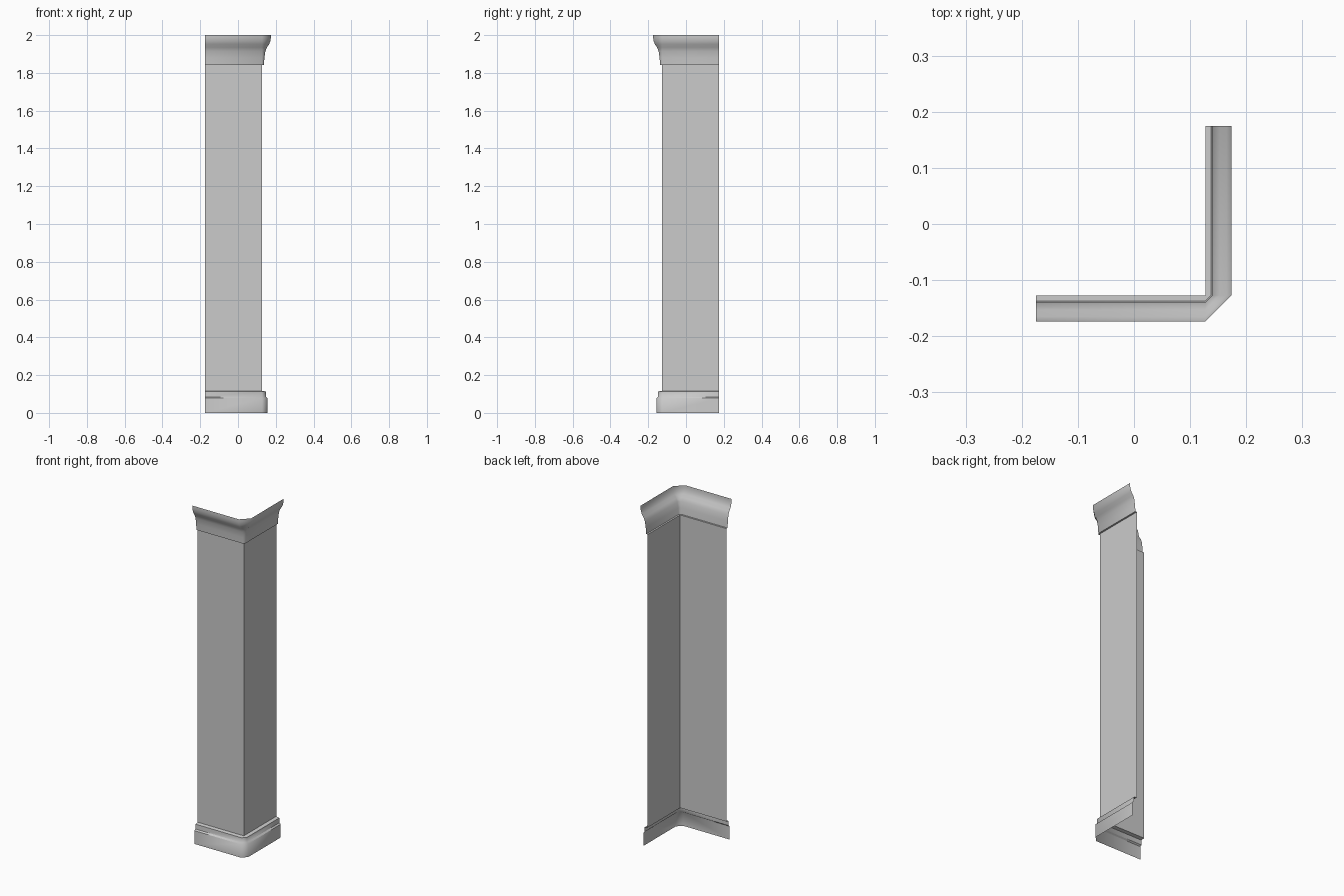
import bpy, bmesh, math

if "Cube" in bpy.data.objects:
    bpy.data.objects.remove(bpy.data.objects["Cube"])

HALF = 0.175    # outer extent of the two wings
CORNER = 0.127  # shaft corner distance from the centre


def corner_sheet(name, profile):
    """Sweep an (offset, height) profile around the open L-shaped corner."""
    bm = bmesh.new()
    rows = []
    for d, z in profile:
        path = [(-HALF, -CORNER - d), (CORNER, -CORNER - d),
                (CORNER + d, -CORNER), (CORNER + d, HALF)]
        rows.append([bm.verts.new((x, y, z)) for x, y in path])
    for low, high in zip(rows, rows[1:]):
        for i in range(3):
            bm.faces.new((low[i], low[i + 1], high[i + 1], high[i]))
    # collapse the corner facet where the offset is zero
    bmesh.ops.remove_doubles(bm, verts=bm.verts, dist=0.0001)
    bmesh.ops.dissolve_degenerate(bm, edges=bm.edges, dist=0.0001)
    mesh = bpy.data.meshes.new(name)
    bm.to_mesh(mesh)
    bm.free()
    obj = bpy.data.objects.new(name, mesh)
    bpy.context.collection.objects.link(obj)
    bpy.ops.object.select_all(action='DESELECT')
    obj.select_set(True)
    bpy.context.view_layer.objects.active = obj
    bpy.ops.object.shade_smooth_by_angle(angle=math.radians(46))
    return obj


# stepped plinth at the foot
corner_sheet("base_moulding", [(0.029, 0), (0.029, 0.078), (0.021, 0.085),
                               (0.020, 0.113), (0, 0.117)])

# plain wall faces
corner_sheet("shaft", [(0, 0.117), (0, 1.843)])

# flaring crown with a narrow underside ledge
corner_sheet("crown_moulding", [(0, 1.843), (0.010, 1.843), (0.013, 1.88),
                                (0.018, 1.915), (0.026, 1.935), (0.038, 1.952),
                                (0.044, 1.968), (0.047, 1.985), (0.047, 2.0)])
